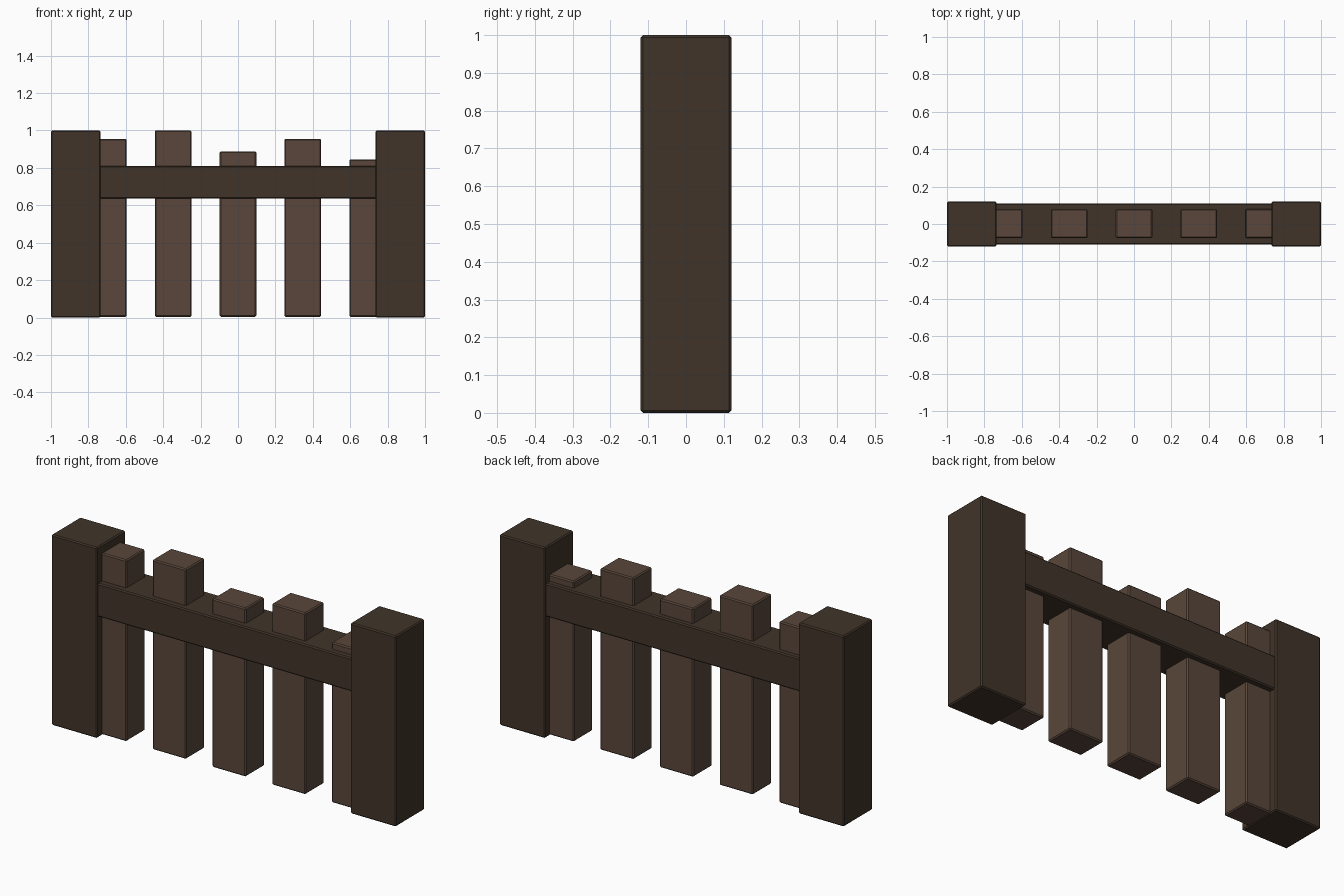
import bpy

if "Cube" in bpy.data.objects:
    bpy.data.objects.remove(bpy.data.objects["Cube"])


def material(name, color):
    m = bpy.data.materials.new(name)
    m.diffuse_color = (*color, 1)
    m.use_nodes = True
    m.node_tree.nodes["Principled BSDF"].inputs["Base Color"].default_value = m.diffuse_color
    return m


def box(name, lo, hi, mat, bevel=0.006):
    center = [(a + b) / 2 for a, b in zip(lo, hi)]
    bpy.ops.mesh.primitive_cube_add(size=1, location=center)
    o = bpy.context.object
    o.name = name
    o.scale = [b - a for a, b in zip(lo, hi)]
    bpy.ops.object.transform_apply(location=False, rotation=False, scale=True)
    o.data.materials.append(mat)
    mod = o.modifiers.new("worn_edges", "BEVEL")
    mod.width = bevel
    mod.segments = 1
    return o


dark = material("dark_wood", (0.052, 0.034, 0.022))
light = material("light_wood", (0.1, 0.062, 0.043))

# End posts
for side, x in (("left", -1.0), ("right", 0.735)):
    box(f"{side}_post", (x, -0.12, 0), (x + 0.265, 0.12, 1.0), dark)

# Cross rail, let into the posts
box("cross_rail", (-0.86, -0.11, 0.635), (0.86, 0.11, 0.81), dark)

# Pickets of uneven height
for i, top in enumerate((0.955, 1.0, 0.888, 0.955, 0.845)):
    x = (i - 2) * 0.3465
    box(f"picket_{i + 1}", (x - 0.098, -0.076, 0.004), (x + 0.098, 0.08, top), light)
